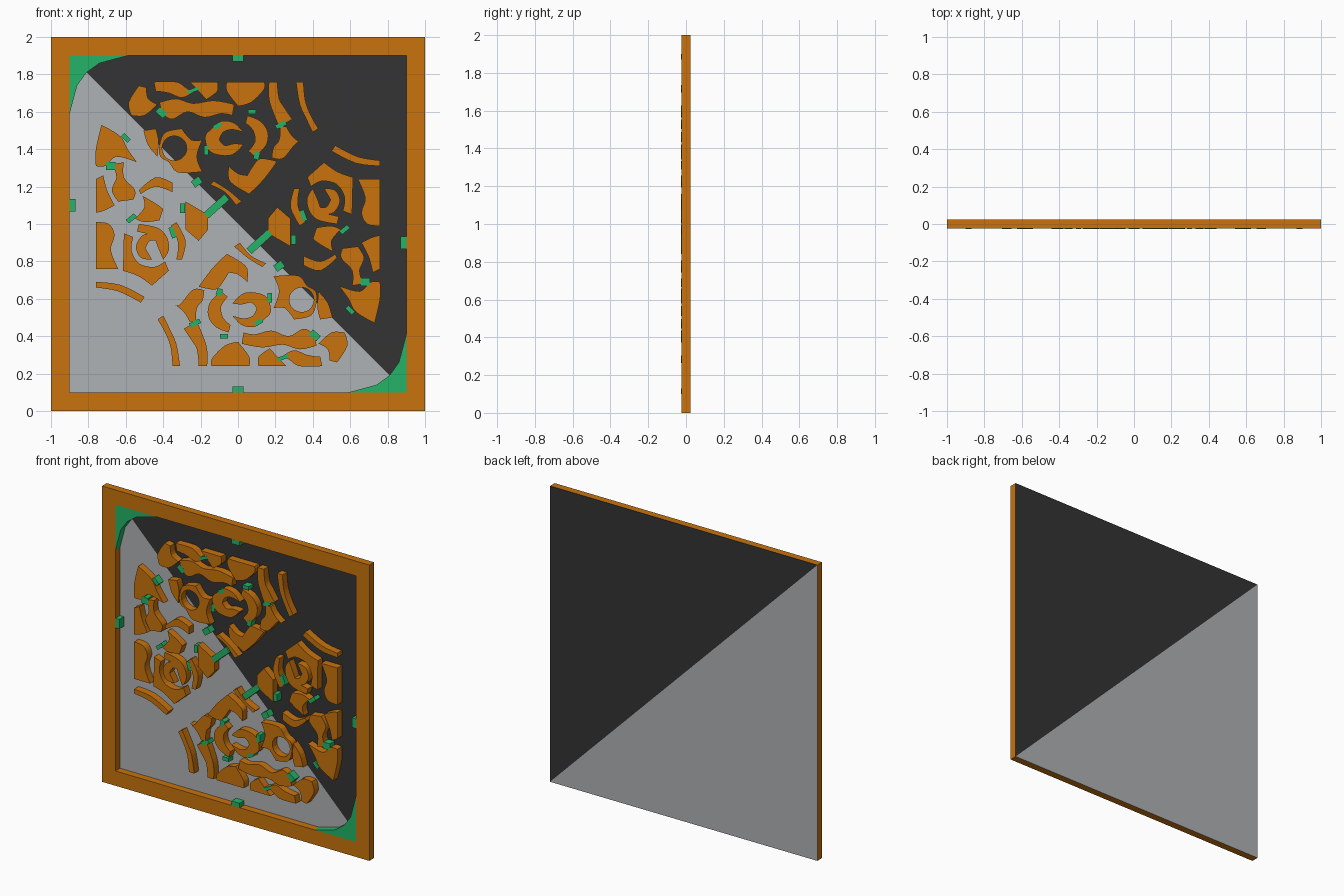
import bpy, bmesh, math
from mathutils import Vector

FRONT, BACK, SKIN = -0.025, 0.025, 0.0235   # panel depth, front of the backing


def material(name, rgb):
    m = bpy.data.materials.new(name)
    m.diffuse_color = (*rgb, 1)
    return m


ORANGE = material("orange", (0.578, 0.17, 0.004))
GREEN = material("green", (0.018, 0.45, 0.14))
GREY = material("light grey", (0.43, 0.445, 0.465))
DARK = material("charcoal", (0.033, 0.033, 0.033))


def smooth(points, steps=4):
    """Closed flowing outline; sharp turns stay as corners."""
    pts = [Vector(p) for p in points]
    n = len(pts)
    tangents = []
    for i in range(n):
        a, b = pts[i] - pts[i - 1], pts[(i + 1) % n] - pts[i]
        corner = a.angle(b) > math.radians(58)
        tangents.append(Vector((0, 0)) if corner else (a + b) * 0.5)
    out = []
    for i in range(n):
        p, q, s, t = pts[i], pts[(i + 1) % n], tangents[i], tangents[(i + 1) % n]
        for k in range(steps):
            u = k / steps
            out.append(p * (2*u**3 - 3*u**2 + 1) + s * (u**3 - 2*u**2 + u)
                       + q * (3*u**2 - 2*u**3) + t * (u**3 - u**2))
    return out


def circle(x, z, r, n=20):
    return [(x + r * math.cos(i * math.tau / n), z + r * math.sin(i * math.tau / n)) for i in range(n)]


def plate(name, loops, mat, y0=FRONT, y1=SKIN, paired=False):
    """Extrude outlines (first outer, others holes) from y0 to y1."""
    bm = bmesh.new()
    for loop in loops:
        vs = [bm.verts.new((p[0], y0, p[1])) for p in loop]
        for i, v in enumerate(vs):
            bm.edges.new((vs[i - 1], v))
    bmesh.ops.triangle_fill(bm, edges=bm.edges[:], use_beauty=True)
    geo = bmesh.ops.extrude_face_region(bm, geom=bm.faces[:])["geom"]
    bmesh.ops.translate(bm, vec=(0, y1 - y0, 0), verts=[g for g in geo if isinstance(g, bmesh.types.BMVert)])
    bmesh.ops.recalc_face_normals(bm, faces=bm.faces[:])
    me = bpy.data.meshes.new(name)
    bm.to_mesh(me)
    bm.free()
    me.materials.append(mat)
    ob = bpy.data.objects.new(name, me)
    bpy.context.collection.objects.link(ob)
    if paired:   # half-turn twin about the panel centre
        twin = bpy.data.objects.new(name + "_twin", me)
        twin.rotation_euler = (0, math.pi, 0)
        twin.location = (0, 0, 2)
        bpy.context.collection.objects.link(twin)


def piece(name, pts, *holes):
    plate(name, [smooth(pts), *holes], ORANGE, paired=True)


# frame and two-tone backing
plate("frame", [[(-1, 0), (1, 0), (1, 2), (-1, 2)],
                [(-.9, .1), (.9, .1), (.9, 1.9), (-.9, 1.9)]], ORANGE)
plate("backing_light", [[(-1, 0), (1, 0), (-1, 2)]], GREY, SKIN, BACK)
plate("backing_dark", [[(1, 0), (1, 2), (-1, 2)]], DARK, SKIN, BACK)

# concave corner braces
plate("corner_brace", [[(-.9, 1.9), (-.59, 1.9), (-.74, 1.86), (-.81, 1.81),
                        (-.86, 1.74), (-.9, 1.59)]], GREEN, paired=True)

# lower group of scroll pieces (its twin is the upper group)
piece("lower_outer_strip", [(-.43, .49), (-.40, .51), (-.37, .45), (-.33, .36), (-.31, .24),
                            (-.35, .24), (-.36, .34), (-.39, .42)])
piece("lower_inner_strip", [(-.29, .44), (-.22, .48), (-.19, .41), (-.165, .33), (-.165, .24),
                            (-.21, .24), (-.22, .33), (-.25, .38)])
piece("lower_side_leaf", [(-.34, .57), (-.31, .57), (-.24, .65), (-.18, .645), (-.19, .59),
                          (-.22, .55), (-.225, .48), (-.26, .48), (-.29, .53)])
piece("lower_arch", [(-.21, .665), (-.14, .76), (-.06, .84), (.01, .80), (.05, .76), (.05, .69),
                     (.0, .73), (-.05, .74), (-.08, .69), (-.12, .65)])
piece("lower_top_strip", [(-.02, .88), (.01, .90), (.07, .83), (.15, .79), (.13, .77), (.05, .82)])
piece("lower_hook", [(-.09, .64), (-.15, .58), (-.16, .51), (-.12, .45), (-.05, .42), (-.04, .46),
                     (-.08, .50), (-.09, .56), (-.055, .61)])
piece("lower_crescent", [(-.03, .575), (.03, .63), (.11, .63), (.16, .60), (.175, .53), (.14, .49),
                         (.09, .45), (.02, .46), (-.03, .51), (.03, .495), (.08, .51), (.10, .55),
                         (.07, .58), (.02, .57)])
piece("lower_eye", [(.19, .72), (.32, .725), (.37, .67), (.415, .64), (.42, .58), (.39, .51),
                    (.30, .49), (.25, .55), (.19, .55), (.22, .64)], circle(.34, .595, .066))
piece("lower_eye_corner", [(.43, .64), (.48, .58), (.505, .50), (.44, .49), (.425, .55)])
piece("lower_wave", [(.02, .36), (.03, .42), (.09, .41), (.18, .43), (.27, .40), (.35, .44),
                     (.40, .41), (.42, .35), (.33, .33), (.24, .355), (.13, .34)])
piece("lower_tail", [(.43, .36), (.50, .42), (.57, .42), (.585, .35), (.53, .26), (.49, .27), (.48, .33)])
piece("lower_base_fan", [(-.14, .24), (-.14, .28), (-.07, .35), (.0, .37), (.06, .29), (.06, .24)])
piece("lower_base_chip", [(.11, .24), (.11, .29), (.17, .335), (.22, .28), (.26, .24)])
piece("lower_base_bone", [(.24, .295), (.30, .325), (.37, .30), (.44, .29), (.45, .24), (.33, .24), (.28, .27)])

# right group of scroll pieces (its twin is the left group)
piece("right_outer_strip", [(.76, 1.31), (.76, 1.34), (.64, 1.36), (.52, 1.42), (.50, 1.39), (.63, 1.325)])
piece("right_shell", [(.61, 1.05), (.615, 1.25), (.53, 1.28), (.46, 1.33), (.37, 1.25), (.39, 1.20),
                      (.45, 1.23), (.53, 1.21), (.57, 1.14), (.56, 1.07)])
piece("right_shell_base", [(.40, 1.19), (.37, 1.14), (.38, 1.07), (.43, 1.02), (.53, 1.0),
                           (.54, 1.04), (.45, 1.06), (.43, 1.12)])
piece("right_crescent", [(.46, 1.19), (.52, 1.18), (.545, 1.12), (.51, 1.06), (.45, 1.05),
                         (.42, 1.09), (.47, 1.09), (.495, 1.13)])
piece("right_inner_arc", [(.30, 1.19), (.33, 1.19), (.32, 1.10), (.36, 1.01), (.33, .99), (.28, 1.09)])
piece("right_edge_column", [(.76, .99), (.69, 1.0), (.66, 1.06), (.68, 1.14), (.64, 1.24), (.76, 1.24)])
plate("right_diamond", [[(.28, .88), (.16, .95), (.16, 1.03), (.21, 1.09), (.28, 1.03)]], ORANGE, paired=True)
piece("right_arch", [(.53, .82), (.44, .75), (.35, .78), (.35, .83), (.44, .80), (.52, .84)])
piece("right_claw", [(.55, .97), (.50, .91), (.51, .85), (.44, .89), (.40, .92), (.42, .98), (.50, .99)])
piece("right_bone", [(.67, .68), (.61, .67), (.61, .75), (.55, .82), (.56, .87), (.64, .88),
                     (.675, .82), (.65, .75)])
piece("right_edge_leaf", [(.76, .76), (.72, .74), (.70, .82), (.66, .90), (.72, .93), (.76, .94)])
piece("right_tail", [(.73, .47), (.63, .53), (.59, .60), (.54, .67), (.65, .64), (.71, .69),
                     (.76, .69), (.76, .60)])

# connecting tabs: x, z, width, height, tilt in degrees
TABS = [(.115, .905, .15, .04, 42), (.22, .775, .05, .04, 35), (.297, .915, .025, .05, 0),
        (.17, .605, .025, .05, 0), (-.10, .635, .03, .04, -15), (.11, .475, .045, .025, 30),
        (-.23, .47, .06, .025, 25), (-.075, .40, .045, .025, 0), (.41, .405, .055, .035, -40),
        (.24, .285, .06, .02, 20), (.35, 1.045, .025, .06, 20), (.57, .97, .055, .025, 40),
        (.68, .69, .05, .045, 0), (.60, .54, .05, .025, -45), (0, .115, .06, .03, 0),
        (.885, .90, .03, .065, 0)]
for i, (x, z, w, h, tilt) in enumerate(TABS):
    c, s = math.cos(math.radians(tilt)), math.sin(math.radians(tilt))
    box = [(x + c * a - s * b, z + s * a + c * b)
           for a, b in ((-w/2, -h/2), (w/2, -h/2), (w/2, h/2), (-w/2, h/2))]
    plate(f"tab_{i + 1}", [box], GREEN, FRONT - 0.0005, SKIN, paired=True)
